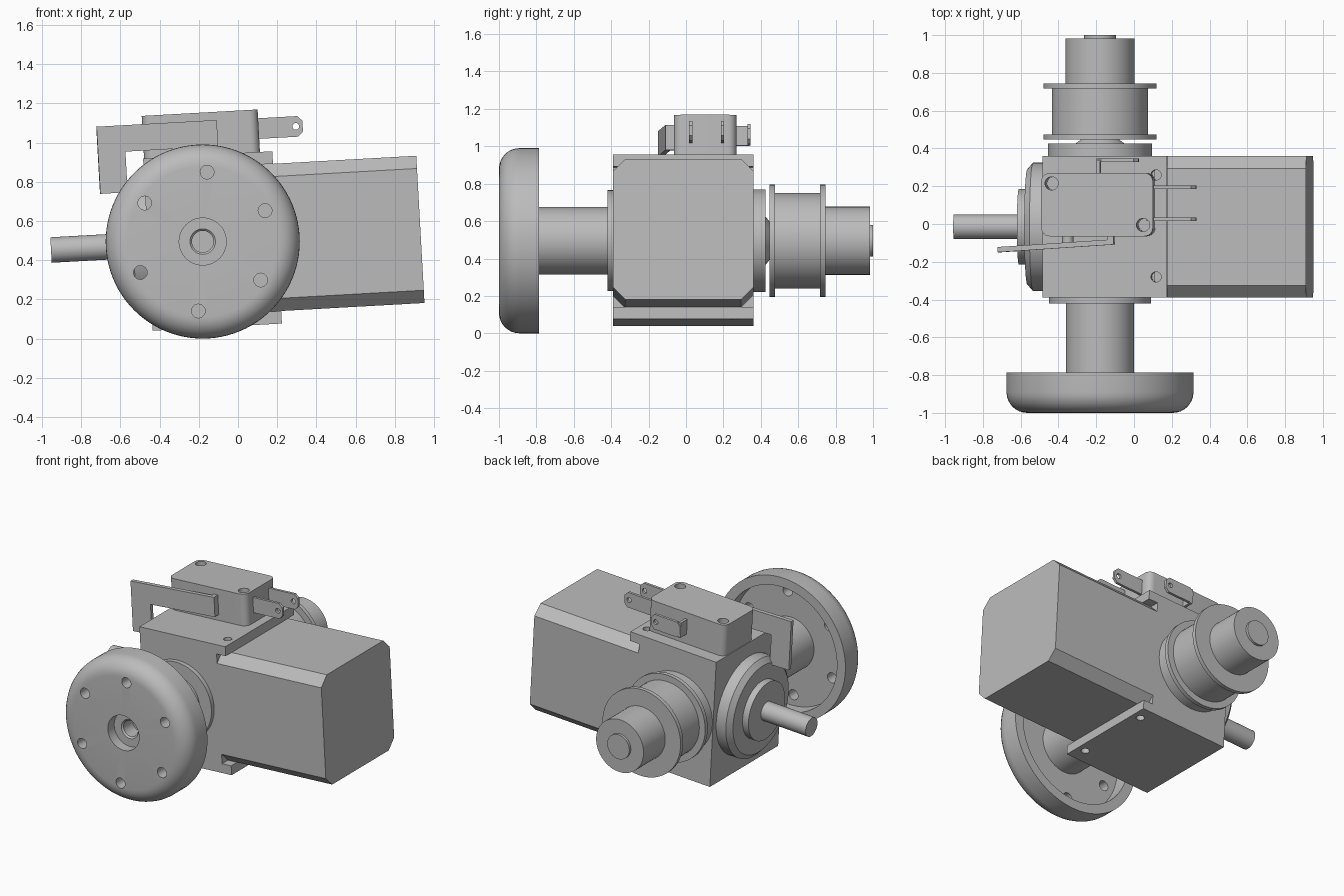
import bpy, bmesh
from math import radians, cos, sin, pi
from mathutils import Matrix, Vector

cube = bpy.data.objects.get("Cube")
if cube:
    bpy.data.objects.remove(cube, do_unlink=True)

grey = bpy.data.materials.new("machined_grey")
grey.use_nodes = True
GREY = (0.5, 0.5, 0.5, 1)
grey.diffuse_color = GREY
grey.node_tree.nodes["Principled BSDF"].inputs["Base Color"].default_value = GREY

# Frames: the gearbox leans slightly about the wheel axle
CENTRE = Matrix.Translation((-0.18, 0, 0.495))
TILT = CENTRE @ Matrix.Rotation(radians(-3.2), 4, 'Y')
MID_Y = -0.015
AXLE = CENTRE @ Matrix.Rotation(radians(-90), 4, 'X')
DRIVE = TILT @ Matrix.Translation((0, MID_Y, 0)) @ Matrix.Rotation(radians(90), 4, 'Y')


def finish(name, bm, matrix, smooth=False):
    bmesh.ops.recalc_face_normals(bm, faces=bm.faces)
    bm.transform(matrix)
    mesh = bpy.data.meshes.new(name)
    bm.to_mesh(mesh)
    bm.free()
    mesh.materials.append(grey)
    ob = bpy.data.objects.new(name, mesh)
    bpy.context.collection.objects.link(ob)
    if smooth:
        shade(ob)
    return ob


def activate(ob):
    bpy.ops.object.select_all(action='DESELECT')
    ob.select_set(True)
    bpy.context.view_layer.objects.active = ob


def shade(ob):
    activate(ob)
    bpy.ops.object.shade_smooth_by_angle(angle=radians(30))


def lathe(name, profile, matrix, steps=64):
    """Turn (radius, height) points about local z; both ends lie on the axis."""
    bm = bmesh.new()
    verts = [bm.verts.new((r, 0, h)) for r, h in profile]
    edges = [bm.edges.new(pair) for pair in zip(verts, verts[1:])]
    bmesh.ops.spin(bm, geom=verts + edges, axis=(0, 0, 1), cent=(0, 0, 0),
                   angle=2 * pi, steps=steps, use_duplicate=False)
    bmesh.ops.remove_doubles(bm, verts=bm.verts, dist=1e-5)
    return finish(name, bm, matrix, True)


def rod(name, r, h0, h1, matrix, steps=32):
    return lathe(name, [(0, h0), (r, h0), (r, h1), (0, h1)], matrix, steps)


def box(name, x, y, z, matrix=TILT, bevel=0, axis=0, segments=1):
    """Box from ranges, optionally bevelled along the edges parallel to one axis."""
    bm = bmesh.new()
    bmesh.ops.create_cube(bm, size=1)
    for v in bm.verts:
        v.co = Vector(lo + (c + 0.5) * (hi - lo) for c, (lo, hi) in zip(v.co, (x, y, z)))
    if bevel:
        edges = [e for e in bm.edges
                 if abs((e.verts[0].co - e.verts[1].co).normalized()[axis]) > 0.9]
        bmesh.ops.bevel(bm, geom=edges, offset=bevel, segments=segments,
                        profile=0.5, affect='EDGES')
    return finish(name, bm, matrix, segments > 1)


def cut(ob, cutters):
    for c in cutters:
        c.hide_render = True
        mod = ob.modifiers.new("hole", 'BOOLEAN')
        mod.operation, mod.solver, mod.object = 'DIFFERENCE', 'EXACT', c
        activate(ob)
        bpy.ops.object.modifier_apply(modifier=mod.name)
        bpy.data.objects.remove(c, do_unlink=True)


# Gearbox block, with lips reaching over the motor and screw holes in both faces
SIDE = (-0.39, 0.36)
block = box("gearbox_block", (-0.28, 0.31), SIDE, (-0.44, 0.44))
for side, label in ((1, "top"), (-1, "bottom")):
    lip = box(label + "_lip", (0.31, 0.38), SIDE, sorted((side * 0.376, side * 0.44)))
    holes = []
    for y in (-0.27, 0.27):
        for part in (block, lip):
            holes = [rod("cutter", 0.027, -0.08, 0.08, TILT @ Matrix.Translation(
                (0.322, y + MID_Y + 0.005, side * 0.44)), 24)]
            cut(part, holes)

# Motor housing with chamfered long edges
box("motor", (0.31, 1.112), SIDE, (-0.376, 0.376), bevel=0.065, axis=0)

# Bearing cover and drive shaft on the right end
lathe("bearing_cover", [(0, -0.27), (0.34, -0.27), (0.34, -0.355), (0.305, -0.385),
                        (0.2, -0.385), (0.2, -0.43), (0, -0.43)], DRIVE)
rod("drive_shaft", 0.065, -0.775, -0.42, DRIVE)

# Hand wheel: rounded rim, hollow back, stepped centre bore and hub
arc = [(0.385 + 0.11 * sin(a), -0.89 - 0.11 * cos(a))
       for a in (i * pi / 16 for i in range(9))]
wheel = lathe("hand_wheel", [(0, -0.82), (0.055, -0.82), (0.055, -0.92), (0.065, -0.93),
                             (0.12, -0.93), (0.12, -1)] + arc +
              [(0.495, -0.785), (0.43, -0.785), (0.43, -0.89), (0.18, -0.89),
               (0.18, -0.42), (0, -0.42)], AXLE, 96)
cut(wheel, [rod("cutter", 0.035, -1.1, -0.8, CENTRE @ Matrix.Rotation(
    radians(-86.4 + 60 * i), 4, 'Y') @ Matrix.Translation((0.355, 0, 0)) @
    Matrix.Rotation(radians(-90), 4, 'X'), 24) for i in range(6)])
shade(wheel)

# Axle collars and the flanged pulley
rod("front_collar", 0.27, -0.42, -0.38, AXLE, 64)
lathe("back_collar", [(0, 0.35), (0.275, 0.35), (0.275, 0.425), (0.13, 0.425),
                      (0.085, 0.46), (0, 0.46)], AXLE)
lathe("pulley", [(0, 0.447), (0.3, 0.447), (0.3, 0.475), (0.255, 0.475), (0.255, 0.717),
                 (0.3, 0.717), (0.3, 0.745), (0.182, 0.745), (0.182, 0.983),
                 (0, 0.983)], AXLE)
rod("axle_end", 0.085, 0.97, 1.0, AXLE)

# Limit switch case with two mounting holes
case = box("switch_case", (-0.275, 0.317), (-0.065, 0.27), (0.435, 0.657),
           bevel=0.045, axis=2, segments=6)
cut(case, [rod("cutter", 0.035, 0.46, 0.8, TILT @ Matrix.Translation((x, y, 0)), 24)
           for x, y in ((-0.22, 0.215), (0.265, -0.005))])
shade(case)


# Switch terminals: pierced blades with clipped ends
def blade(name, x0, x1, y):
    ob = box(name, (x0, x1), (y - 0.009, y + 0.009), (0.507, 0.612), bevel=0.025, axis=1)
    cut(ob, [rod("cutter", 0.017, -0.05, 0.05, TILT @ Matrix.Translation(
        (x1 - 0.035, y, 0.56)) @ Matrix.Rotation(radians(90), 4, 'X'), 20)])


blade("front_terminal", 0.28, 0.542, 0.025)
blade("middle_terminal", 0.28, 0.542, 0.195)
blade("back_terminal", 0.015, 0.237, 0.337)
box("back_terminal_foot", (0.015, 0.033), (0.26, 0.34), (0.507, 0.612))

# Switch lever, angled away from the case, with a downturned finger
LEVER = TILT @ Matrix.Translation((0.105, -0.095, 0)) @ Matrix.Rotation(radians(3.8), 4, 'Z')
box("lever_arm", (-0.615, 0), (-0.014, 0.014), (0.48, 0.615), LEVER)
box("lever_finger", (-0.615, -0.475), (-0.014, 0.014), (0.272, 0.48), LEVER)
box("lever_hinge", (0.075, 0.105), (-0.1, -0.06), (0.48, 0.615))
rod("switch_plunger", 0.03, 0.05, 0.11, TILT @ Matrix.Translation(
    (-0.14, 0, 0.55)) @ Matrix.Rotation(radians(90), 4, 'X'), 20)
